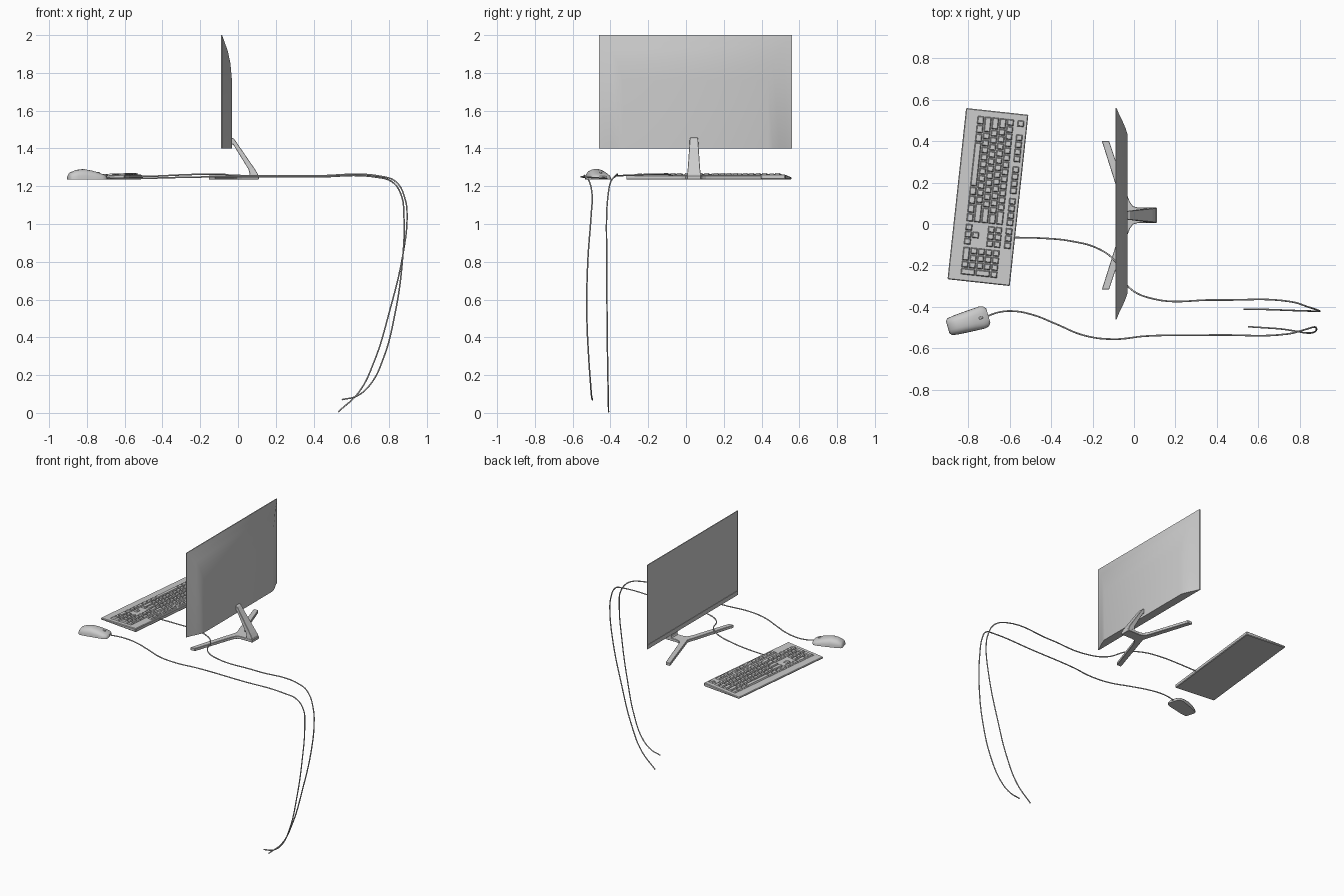
import bpy, bmesh, math
from mathutils import Matrix

if "Cube" in bpy.data.objects:
    bpy.data.objects.remove(bpy.data.objects["Cube"])

DESK = 1.236


def finish(name, bm, smooth=None, matrix=None):
    bmesh.ops.recalc_face_normals(bm, faces=bm.faces)
    me = bpy.data.meshes.new(name)
    bm.to_mesh(me)
    bm.free()
    ob = bpy.data.objects.new(name, me)
    bpy.context.collection.objects.link(ob)
    if matrix:
        ob.matrix_world = matrix
    if smooth:
        bpy.ops.object.select_all(action='DESELECT')
        ob.select_set(True)
        bpy.context.view_layer.objects.active = ob
        bpy.ops.object.shade_smooth_by_angle(angle=math.radians(smooth))
    return ob


def loft(name, rings, smooth=None, matrix=None):
    """Skin a list of equal closed rings and cap both ends."""
    bm = bmesh.new()
    vs = [[bm.verts.new(p) for p in r] for r in rings]
    n = len(rings[0])
    for a, b in zip(vs, vs[1:]):
        for i in range(n):
            bm.faces.new((a[i], a[(i + 1) % n], b[(i + 1) % n], b[i]))
    bm.faces.new(vs[0])
    bm.faces.new(vs[-1])
    return finish(name, bm, smooth, matrix)


def bevel(ob, width, segments=1):
    m = ob.modifiers.new("bevel", 'BEVEL')
    m.width, m.segments = width, segments
    m.limit_method = 'ANGLE'


# Monitor: recessed screen, thin bezel, bulged back (x, half width, bottom, top)
CY = 0.05
sections = [(-0.087, 0.505, 1.43, 1.994), (-0.09, 0.505, 1.43, 1.994),
            (-0.09, 0.51, 1.40, 2.0), (-0.084, 0.51, 1.40, 2.0),
            (-0.07, 0.475, 1.40, 1.96), (-0.055, 0.445, 1.40, 1.92),
            (-0.04, 0.41, 1.40, 1.85), (-0.032, 0.385, 1.40, 1.76)]
loft("monitor", [[(x, CY - w, b), (x, CY + w, b), (x, CY + w, t), (x, CY - w, t)]
                 for x, w, b, t in sections], 35)

# Stand neck: slanted tapering bar (x low, z low, x high, z high, half width)
SY = 0.042
neck = [(-0.04, 1.425, -0.04, 1.462, 0.020), (-0.025, 1.42, -0.02, 1.45, 0.022),
        (0.055, 1.29, 0.09, 1.29, 0.033), (0.062, 1.265, 0.105, 1.265, 0.036),
        (0.05, DESK + 0.004, 0.11, DESK + 0.004, 0.037)]
bevel(loft("stand_neck", [[(x0, SY - w, z0), (x0, SY + w, z0), (x1, SY + w, z1), (x1, SY - w, z1)]
                          for x0, z0, x1, z1, w in neck]), 0.002)

# Stand base: mirrored two-legged outline, extruded
half = [(0.11, 0.037), (0.02, 0.037), (-0.005, 0.044), (-0.02, 0.065),
        (-0.03, 0.09), (-0.12, 0.358), (-0.155, 0.358)]
outline = half + [(-0.042, 0.0)] + [(x, -y) for x, y in reversed(half)]
bevel(loft("stand_base", [[(x, SY + y, z) for x, y in outline] for z in (DESK, DESK + 0.02)]), 0.002)

# Keyboard body: wedge in its own turned frame (u = depth, v = length)
KB = Matrix.Translation((-0.704, 0.13, 0)) @ Matrix.Rotation(math.radians(-6.2), 4, 'Z')


def deck(u):
    return 1.255 + 0.047 * u


prof = [(-0.151, DESK), (0.151, DESK), (0.151, deck(0.151)), (-0.151, deck(-0.151))]
body = loft("keyboard_body", [[(u, v, z) for u, z in prof] for v in (-0.415, 0.415)], None, KB)
bevel(body, 0.004)


def key_box(bm, u0, u1, v0, v1, h0, h1, t=0.0, tu=0.0):
    lo = [(u0, v0), (u1, v0), (u1, v1), (u0, v1)]
    hi = [(u0 + tu, v0 + t), (u1 - tu, v0 + t), (u1 - tu, v1 - t), (u0 + tu, v1 - t)]
    a = [bm.verts.new((u, v, deck(u) + h0)) for u, v in lo]
    b = [bm.verts.new((u, v, deck(u) + h1)) for u, v in hi]
    bm.faces.new(a[::-1])
    bm.faces.new(b)
    for i in range(4):
        bm.faces.new((a[i], a[(i + 1) % 4], b[(i + 1) % 4], b[i]))


# Keys: rows of widths in key units, negative numbers are gaps
U, PITCH, LEFT, G = 0.0343, 0.036, 0.386, 0.0025
one = [1]
rows = [
    (0.119, one + [-1] + one * 4 + [-.5] + one * 4 + [-.5] + one * 4 + [-.25] + one * 3),
    (0.069, one * 13 + [2, -.25] + one * 3 + [-.25] + one * 4),
    (0.033, [1.5] + one * 12 + [1.5, -.25] + one * 3 + [-.25] + one * 3),
    (-0.003, [1.75] + one * 11 + [2.25, -3.5] + one * 3),
    (-0.039, [2.25] + one * 10 + [2.75, -1.25, 1, -1.25] + one * 3),
    (-0.075, [1.25] * 3 + [6.25] + [1.25] * 4 + [-.25] + one * 3 + [-.25, 2, 1]),
]
bm = bmesh.new()


def key(a, b, u0, u1):
    key_box(bm, u0 + G, u1 - G, LEFT - b * U + G, LEFT - a * U - G, -0.004, 0.008, 0.004, 0.004)


for u, widths in rows:
    at = 0.0
    for w in widths:
        if w > 0 and not (u == -0.075 and at == 21.5 - 1 + 1):
            key(at, at + w, u - PITCH / 2, u + PITCH / 2)
        at += abs(w)
for u in (0.015, -0.057):                      # tall number-pad keys
    key(21.5, 22.5, u - PITCH, u + PITCH)
finish("keyboard_keys", bm, None, KB)

# Shallow wells around the key groups, cut from the body
bm = bmesh.new()
wells = [(0, 15, -0.093, 0.087), (15.25, 18.25, 0.015, 0.087), (15.25, 18.25, -0.093, -0.057),
         (16.25, 17.25, -0.056, -0.021), (18.5, 22.5, -0.093, 0.087), (0, 1, 0.101, 0.137),
         (2, 6, 0.101, 0.137), (6.5, 10.5, 0.101, 0.137), (11, 15, 0.101, 0.137),
         (15.25, 18.25, 0.101, 0.137)]
for a, b, u0, u1 in wells:
    key_box(bm, u0, u1, LEFT - b * U, LEFT - a * U, -0.004, 0.02)
cutter = finish("well_cutter", bm, None, KB)
cutter.hide_render = True
cutter.hide_viewport = True
cutter.display_type = 'WIRE'
cut = body.modifiers.new("wells", 'BOOLEAN')
cut.operation, cut.solver, cut.object = 'DIFFERENCE', 'EXACT', cutter

# Mouse: domed sections along its length (position, half width, height)
MS = Matrix.Translation((-0.80, -0.47, DESK)) @ Matrix.Rotation(math.radians(16), 4, 'Z')
shell = [(-0.102, 0.030, 0.020), (-0.092, 0.042, 0.036), (-0.06, 0.047, 0.050),
         (-0.02, 0.050, 0.055), (0.03, 0.053, 0.046), (0.07, 0.055, 0.033),
         (0.09, 0.050, 0.026), (0.102, 0.036, 0.018)]
rings = []
for s, w, h in shell:
    arc = [math.pi * i / 12 for i in range(13)]
    rings.append([(s, w * math.copysign(abs(math.cos(a)) ** 0.75, math.cos(a)),
                   h * max(math.sin(a), 0) ** 0.75) for a in arc])
loft("mouse_body", rings, 50, MS)

# Mouse wheel
bm = bmesh.new()
bmesh.ops.create_cone(bm, cap_ends=True, segments=20, radius1=0.013, radius2=0.013, depth=0.012,
                      matrix=Matrix.Translation((0.062, 0, 0.027)) @ Matrix.Rotation(math.pi / 2, 4, 'X'))
bevel(finish("mouse_wheel", bm, 40, MS), 0.003, 2)


# Cables: smooth tubes lying on the desk and hanging over its far edge
def cable(name, pts):
    cu = bpy.data.curves.new(name, 'CURVE')
    cu.dimensions = '3D'
    cu.bevel_depth, cu.bevel_resolution = 0.004, 2
    cu.resolution_u, cu.use_fill_caps = 8, True
    sp = cu.splines.new('BEZIER')
    sp.bezier_points.add(len(pts) - 1)
    for bp, p in zip(sp.bezier_points, pts):
        bp.co = p
        bp.handle_left_type = bp.handle_right_type = 'AUTO'
    bpy.context.collection.objects.link(bpy.data.objects.new(name, cu))


cable("keyboard_cable", [
    (-0.58, -0.065, 1.25), (-0.45, -0.068, 1.253), (-0.30, -0.083, 1.26), (-0.17, -0.12, 1.264),
    (-0.09, -0.18, 1.264), (-0.03, -0.30, 1.258), (0.09, -0.36, 1.256), (0.40, -0.366, 1.255),
    (0.76, -0.375, 1.252), (0.84, -0.40, 1.22), (0.885, -0.415, 1.13), (0.895, -0.42, 1.05),
    (0.875, -0.42, 0.85), (0.80, -0.418, 0.53), (0.72, -0.415, 0.27), (0.64, -0.412, 0.11),
    (0.53, -0.41, 0.005)])
cable("mouse_cable", [
    (-0.71, -0.445, 1.246), (-0.65, -0.425, 1.242), (-0.58, -0.42, 1.241), (-0.48, -0.44, 1.242),
    (-0.38, -0.48, 1.245), (-0.24, -0.537, 1.248), (-0.10, -0.555, 1.25), (0.06, -0.54, 1.25),
    (0.40, -0.535, 1.249), (0.74, -0.53, 1.247), (0.82, -0.51, 1.22), (0.865, -0.497, 1.15),
    (0.878, -0.502, 1.05), (0.87, -0.52, 0.80), (0.83, -0.525, 0.52), (0.77, -0.515, 0.29),
    (0.70, -0.505, 0.15), (0.63, -0.50, 0.09), (0.55, -0.495, 0.07)])
